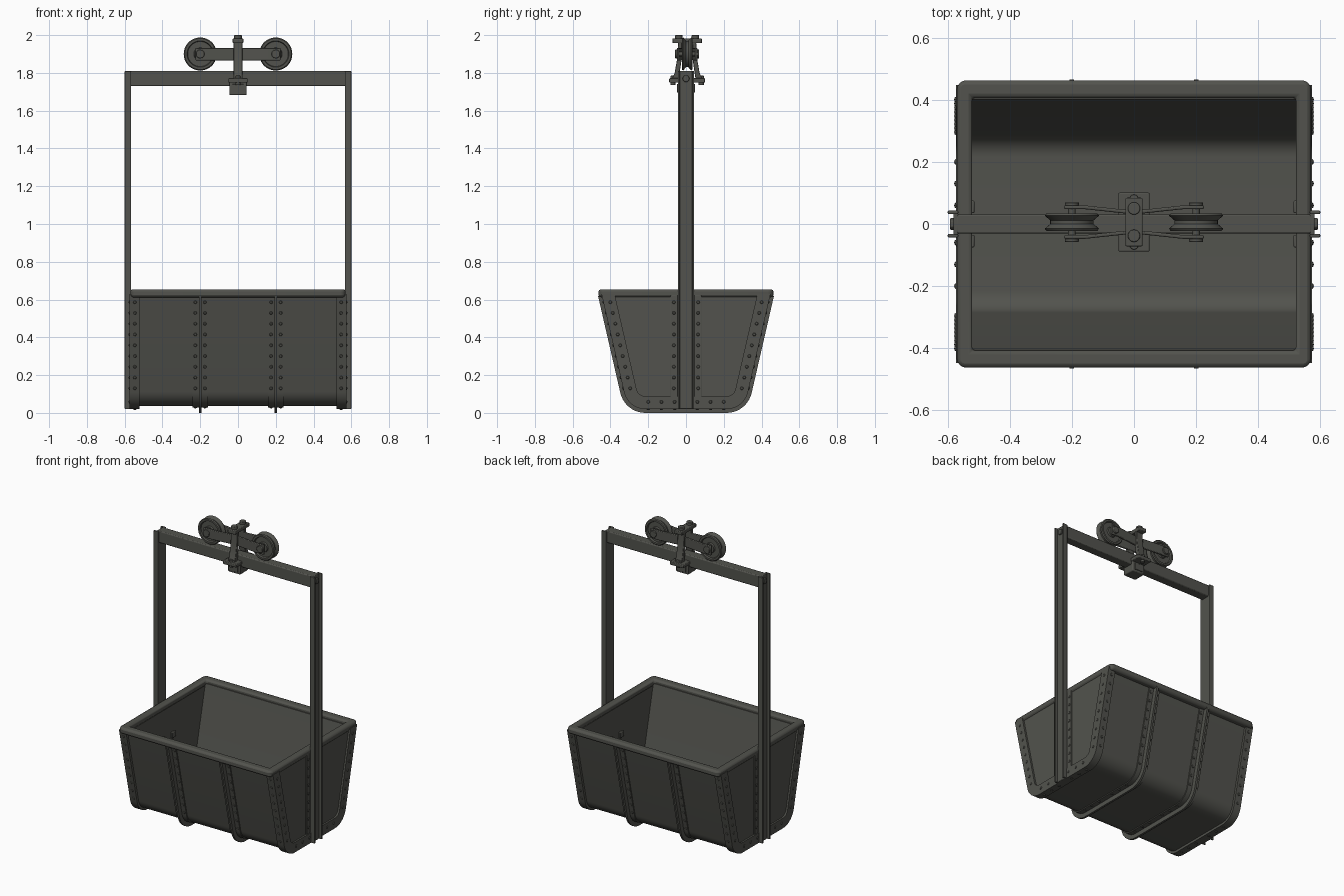
import bpy, bmesh, math
from mathutils import Vector, Matrix

if "Cube" in bpy.data.objects:
    bpy.data.objects.remove(bpy.data.objects["Cube"])

iron = bpy.data.materials.new("dark grey iron")
iron.diffuse_color = (0.085, 0.086, 0.075, 1)
iron.use_nodes = True
iron.node_tree.nodes["Principled BSDF"].inputs["Base Color"].default_value = iron.diffuse_color


def finish(name, bm, bevel=0):
    bmesh.ops.recalc_face_normals(bm, faces=bm.faces)
    me = bpy.data.meshes.new(name)
    bm.to_mesh(me)
    bm.free()
    me.materials.append(iron)
    ob = bpy.data.objects.new(name, me)
    bpy.context.collection.objects.link(ob)
    if bevel:
        m = ob.modifiers.new("bevel", 'BEVEL')
        m.width, m.segments, m.limit_method = bevel, 2, 'ANGLE'
    bpy.ops.object.select_all(action='DESELECT')
    ob.select_set(True)
    bpy.context.view_layer.objects.active = ob
    bpy.ops.object.shade_smooth_by_angle(angle=math.radians(32))
    return ob


def prism(name, pts, axis, a, b, bevel=0):
    """Extrude a 2D outline along x, y or z from a to b."""
    put = {'x': lambda u, v, t: (t, u, v), 'y': lambda u, v, t: (u, t, v),
           'z': lambda u, v, t: (u, v, t)}[axis]
    bm = bmesh.new()
    r0 = [bm.verts.new(put(u, v, a)) for u, v in pts]
    r1 = [bm.verts.new(put(u, v, b)) for u, v in pts]
    bm.faces.new(r0)
    bm.faces.new(r1)
    n = len(pts)
    for i in range(n):
        j = (i + 1) % n
        bm.faces.new((r0[i], r0[j], r1[j], r1[i]))
    return finish(name, bm, bevel)


def box(name, x0, x1, y0, y1, z0, z1, bevel=0.004):
    return prism(name, [(x0, y0), (x1, y0), (x1, y1), (x0, y1)], 'z', z0, z1, bevel)


def disc(name, axis, u, v, r, a, b, n=20, bevel=0.003):
    pts = [(u + r * math.cos(2 * math.pi * i / n), v + r * math.sin(2 * math.pi * i / n))
           for i in range(n)]
    return prism(name, pts, axis, a, b, bevel)


# Bucket cross-section: sloping sides, rounded bottom corners
TILT = math.atan(0.23)
CY, CZ, R = 0.215, 0.136, 0.1


def side(off, z):
    """y of the sloping wall, offset outwards, at height z."""
    r = R + off
    return CY + r * math.cos(TILT) + 0.23 * (z - CZ + r * math.sin(TILT))


def section(off, top=0.63):
    r = R + off
    half = [(side(off, top), top)]
    for i in range(11):
        t = -TILT - (math.pi / 2 - TILT) * i / 10
        half.append((CY + r * math.cos(t), CZ + r * math.sin(t)))
    return half + [(-y, z) for y, z in reversed(half)]


def band(name, inner, outer, x0, x1, top=0.63):
    return prism(name, section(outer, top) + section(inner, top)[::-1], 'x', x0, x1)


# Bucket shell and end walls
band("bucket_shell", -0.028, 0, -0.56, 0.56)
for s in (-1, 1):
    prism("bucket_end_wall", section(-0.002), 'x', s * 0.525, s * 0.562)
    # Angle-iron frame round each end
    band("end_frame_face", -0.052, 0.016, s * 0.55, s * 0.574)
    band("end_frame_flange", -0.002, 0.016, s * 0.522, s * 0.574)
    # T-shaped ribs under the bucket
    band("rib_flange", -0.002, 0.007, s * 0.16, s * 0.24)
    band("rib_web", -0.002, 0.036, s * 0.193, s * 0.207, 0.62)

# Rolled rim
bm = bmesh.new()
rings = []
for x, y, z in ((.57, .463, .612), (.57, .463, .654), (.522, .408, .654), (.522, .408, .612)):
    rings.append([bm.verts.new((x * a, y * b, z)) for a, b in ((1, 1), (-1, 1), (-1, -1), (1, -1))])
for k in range(4):
    p, q = rings[k], rings[(k + 1) % 4]
    for i in range(4):
        bm.faces.new((p[i], p[(i + 1) % 4], q[(i + 1) % 4], q[i]))
corners = [e for e in bm.edges if abs(e.verts[0].co.z - e.verts[1].co.z) > 0.03
           and abs(e.verts[0].co.x) > 0.55]
bmesh.ops.bevel(bm, geom=corners, offset=0.03, segments=4, affect='EDGES', profile=0.5)
finish("bucket_rim", bm, 0.012)

# Uprights: outward-facing channels with riveted straps beside them
for s in (-1, 1):
    box("upright_web", s * 0.566, s * 0.582, -0.036, 0.036, 0.02, 1.81)
    for t in (-1, 1):
        box("upright_flange", s * 0.566, s * 0.6, t * 0.032, t * 0.043, 0.02, 1.81, 0.003)
        box("end_strap", s * 0.56, s * 0.57, t * 0.043, t * 0.083, 0.05, 0.625, 0.003)
        box("inner_pad", s * 0.514, s * 0.53, t * 0.055 - 0.02, t * 0.055 + 0.02, 0.4, 0.44)
    disc("upright_bolt", 'x', 0, 1.77, 0.02, s * 0.58, s * 0.592, 6)
box("top_beam", -0.575, 0.575, -0.031, 0.031, 1.73, 1.81, 0.006)

# Rivets
bm = bmesh.new()


def rivet(pos, normal, r=0.009):
    rot = Vector(normal).to_track_quat('Z', 'Y').to_matrix().to_4x4()
    bmesh.ops.create_uvsphere(bm, u_segments=8, v_segments=4, radius=r,
                              matrix=Matrix.Translation(pos) @ rot @ Matrix.Diagonal((1, 1, 0.6, 1)))


for s in (-1, 1):
    for t in (-1, 1):
        for i in range(9):
            z = 0.13 + i * 0.057
            rivet((s * 0.574, t * side(-0.02, z), z), (s, 0, 0))
            rivet((s * 0.57, t * 0.064, z), (s, 0, 0))
            n = (0, t * math.cos(TILT), -math.sin(TILT))
            rivet((s * 0.546, t * side(0.016, z), z), n)
            for x in (0.175, 0.226):
                rivet((s * x, t * side(0.007, z), z), n)
        for i in range(3):
            y = t * (0.06 + i * 0.07)
            rivet((s * 0.574, y, 0.058), (s, 0, 0))
            rivet((s * 0.546, y, 0.02), (0, 0, -1))
            for x in (0.175, 0.226):
                rivet((s * x, y, 0.029), (0, 0, -1))
finish("rivets", bm)

# Trolley wheels: grooved, turned round the y axis
Y0, WZ = 0.006, 1.9
HALF = [(0.027, 0), (0.027, 0.03), (0.018, 0.034), (0.018, 0.066), (0.028, 0.07),
        (0.028, 0.082), (0.021, 0.0875), (0.006, 0.07)]
profile = HALF + [(-y, r) for y, r in reversed(HALF)]
for s in (-1, 1):
    bm = bmesh.new()
    vs = [bm.verts.new((s * 0.2 + r, Y0 + y, WZ)) for y, r in profile]
    es = [bm.edges.new(p) for p in zip(vs, vs[1:])]
    bmesh.ops.spin(bm, geom=vs + es, cent=(s * 0.2, Y0, WZ), axis=(0, 1, 0),
                   angle=2 * math.pi, steps=36, use_duplicate=False)
    bmesh.ops.remove_doubles(bm, verts=bm.verts, dist=0.0001)
    finish("trolley_wheel", bm)
    disc("wheel_axle", 'y', s * 0.2, WZ, 0.012, Y0 - 0.06, Y0 + 0.06)
    for t in (-1, 1):
        disc("axle_nut", 'y', s * 0.2, WZ, 0.023, Y0 + t * 0.05, Y0 + t * 0.064, 16)

# Side arms, hangers and clamp bolts on both sides of the wheels
for t in (-1, 1):
    path = [(-0.225, 0.042), (-0.16, 0.042), (-0.03, 0.028), (0.03, 0.028), (0.16, 0.042), (0.225, 0.042)]
    arm = [(x, Y0 + t * y) for x, y in path] + [(x, Y0 + t * (y + 0.012)) for x, y in path[::-1]]
    prism("trolley_arm", arm, 'z', 1.866, 1.932, 0.004)
    hang = [(0.028, 1.96), (0.028, 1.88), (0.044, 1.77), (0.08, 1.77), (0.066, 1.8),
            (0.052, 1.88), (0.048, 1.96)]
    prism("hanger", [(Y0 + t * y, z) for y, z in hang], 'x', -0.024, 0.024, 0.003)
    disc("clamp_bolt", 'z', 0, Y0 + t * 0.044, 0.02, 1.975, 2.0)
    disc("lower_bolt", 'z', 0, Y0 + t * 0.075, 0.014, 1.735, 1.785, 12)
box("crossbar", -0.028, 0.028, Y0 - 0.078, Y0 + 0.078, 1.957, 1.982)

# Saddle clamped under the beam
box("saddle_plate", -0.05, 0.05, Y0 - 0.095, Y0 + 0.095, 1.748, 1.772)
box("saddle_block", -0.046, 0.046, -0.043, 0.043, 1.682, 1.752, 0.006)
for t in (-1, 1):
    box("saddle_cover", -0.03, 0.03, t * 0.042, t * 0.048, 1.695, 1.74, 0.002)
